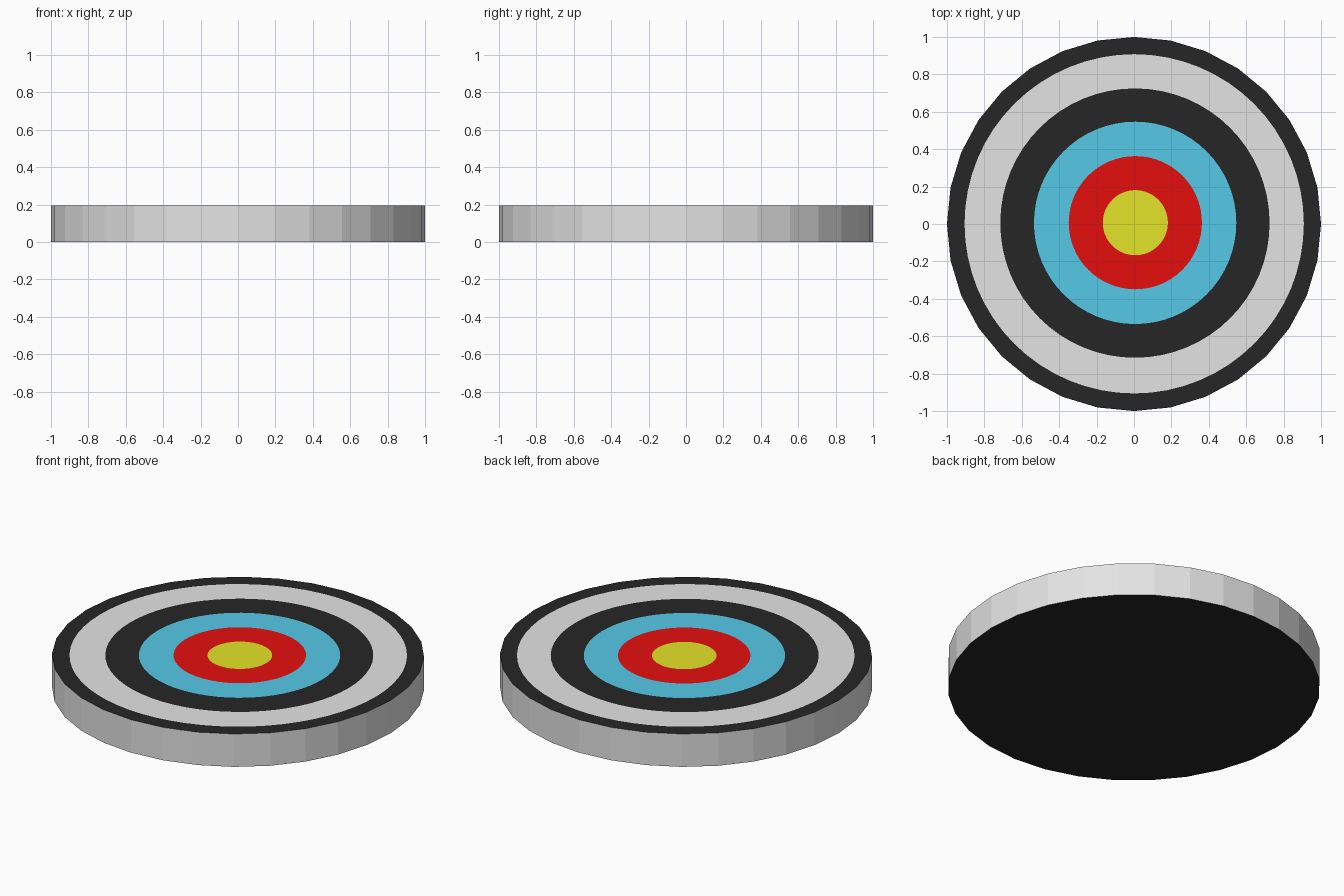
import bpy, bmesh, math

if "Cube" in bpy.data.objects:
    bpy.data.objects.remove(bpy.data.objects["Cube"])

HEIGHT = 0.195
N = 64          # face rings; the rim itself is a 32-gon


def lin(c):
    c /= 255
    return c / 12.92 if c <= 0.04045 else ((c + 0.055) / 1.055) ** 2.4


def material(name, rgb):
    m = bpy.data.materials.new(name)
    m.diffuse_color = (*[lin(c) for c in rgb], 1)
    m.use_nodes = True
    m.node_tree.nodes["Principled BSDF"].inputs["Base Color"].default_value = m.diffuse_color
    return m


mats = [material("black", (38, 38, 38)),
        material("light grey", (228, 228, 228)),
        material("blue", (85, 202, 232)),
        material("red", (230, 15, 15)),
        material("yellow", (228, 228, 40))]

bm = bmesh.new()


def ring(radius, z, shift=0.0, faceted=False):
    pts = []
    for i in range(N):
        a = 2 * math.pi * i / N
        # odd points of the rim sit on the middle of the 32-gon edges
        r = radius * math.cos(math.pi / 32) if faceted and i % 2 else radius
        pts.append(bm.verts.new((r * math.cos(a) + shift, r * math.sin(a) + shift, z)))
    return pts


def band(a, b, mat):
    for i in range(N):
        j = (i + 1) % N
        bm.faces.new((a[i], a[j], b[j], b[i])).material_index = mat


# underside and rim wall
bottom = ring(1, 0, faceted=True)
prev = ring(1, HEIGHT, faceted=True)
bm.faces.new(bottom[::-1]).material_index = 0
band(bottom, prev, 1)

# painted rings from the edge inwards: inner radius, centre shift, colour
for radius, shift, mat in [(0.907, 0.001, 0), (0.72, 0.005, 1), (0.541, 0.006, 0),
                           (0.356, 0.007, 2), (0.174, 0.007, 3)]:
    cur = ring(radius, HEIGHT, shift)
    band(prev, cur, mat)
    prev = cur
# bullseye
bm.faces.new(prev).material_index = 4

mesh = bpy.data.meshes.new("target_disc")
bm.to_mesh(mesh)
bm.free()
for m in mats:
    mesh.materials.append(m)
obj = bpy.data.objects.new("target_disc", mesh)
bpy.context.collection.objects.link(obj)
